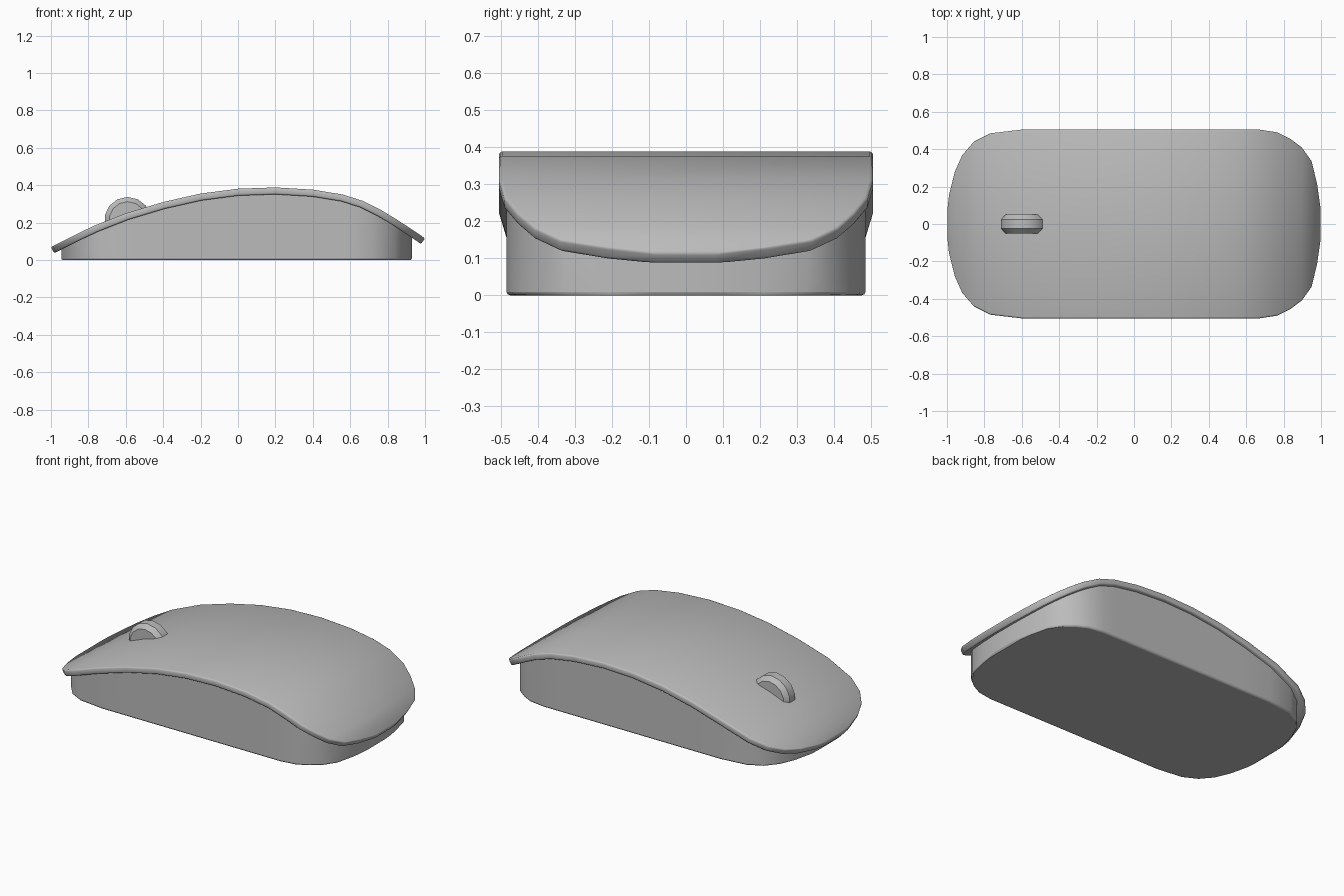
import bpy, bmesh, math
from mathutils import Matrix

cube = bpy.data.objects.get("Cube")
if cube:
    bpy.data.objects.remove(cube)

grey = bpy.data.materials.new("plain grey")
grey.use_nodes = True
grey.diffuse_color = (0.5, 0.5, 0.5, 1)
grey.node_tree.nodes["Principled BSDF"].inputs["Base Color"].default_value = (0.5, 0.5, 0.5, 1)

# Stations along the mouse: x, top height, half width
STATIONS = [
    (-1.0, 0.07, 0.07), (-0.99, 0.075, 0.16), (-0.96, 0.09, 0.28),
    (-0.92, 0.11, 0.37), (-0.86, 0.14, 0.44), (-0.77, 0.183, 0.485),
    (-0.6, 0.25, 0.505), (-0.4, 0.31, 0.505), (-0.2, 0.355, 0.505),
    (0.0, 0.381, 0.505), (0.2, 0.388, 0.505), (0.4, 0.376, 0.505),
    (0.56, 0.35, 0.505), (0.67, 0.315, 0.505), (0.77, 0.264, 0.49),
    (0.84, 0.222, 0.455), (0.9, 0.183, 0.41), (0.95, 0.15, 0.34),
    (0.98, 0.13, 0.22), (1.0, 0.115, 0.08),
]


def height(x):
    for (x0, z0, _), (x1, z1, _) in zip(STATIONS, STATIONS[1:]):
        if x <= x1:
            return z0 + (z1 - z0) * (x - x0) / (x1 - x0)
    return STATIONS[-1][1]


def finish(name, bm):
    bmesh.ops.recalc_face_normals(bm, faces=bm.faces)
    mesh = bpy.data.meshes.new(name)
    bm.to_mesh(mesh)
    bm.free()
    mesh.materials.append(grey)
    obj = bpy.data.objects.new(name, mesh)
    bpy.context.collection.objects.link(obj)
    return obj


def bevel(obj, width, segments, angle):
    mod = obj.modifiers.new("soft edge", 'BEVEL')
    mod.width, mod.segments = width, segments
    mod.limit_method, mod.angle_limit = 'ANGLE', math.radians(angle)


def smooth(obj, angle):
    bpy.ops.object.select_all(action='DESELECT')
    obj.select_set(True)
    bpy.context.view_layer.objects.active = obj
    bpy.ops.object.shade_smooth_by_angle(angle=math.radians(angle))


# Curved top shell, a strip thickened downwards
bm = bmesh.new()
rows = [[bm.verts.new((x, s * w, z)) for s in (-1, 1)] for x, z, w in STATIONS]
for a, b in zip(rows, rows[1:]):
    bm.faces.new((a[0], b[0], b[1], a[1]))
shell = finish("top_shell", bm)
if shell.data.polygons[0].normal.z < 0:
    shell.data.flip_normals()
solid = shell.modifiers.new("thickness", 'SOLIDIFY')
solid.thickness, solid.offset = 0.037, -1
bevel(shell, 0.008, 2, 50)
smooth(shell, 40)

# Body, an inset copy of the outline reaching up into the shell
bm = bmesh.new()
rows = []
for x, _, w in STATIONS:
    bx, by = x * 0.9375 - 0.0075, w * 0.96
    top = height(bx) - 0.022
    rows.append([bm.verts.new((bx, y, z)) for y, z in
                 ((-by, 0), (by, 0), (by, top), (-by, top))])
for a, b in zip(rows, rows[1:]):
    for i in range(4):
        j = (i + 1) % 4
        bm.faces.new((a[i], a[j], b[j], b[i]))
bm.faces.new(rows[0])
bm.faces.new(rows[-1])
body = finish("body", bm)
bevel(body, 0.012, 2, 60)
smooth(body, 40)

# Scroll wheel, a disc with chamfered rims
bm = bmesh.new()
SIDES = 14
rings = []
for y, r in ((-0.05, 0.1), (-0.025, 0.125), (0.025, 0.125), (0.05, 0.1)):
    ring = bmesh.ops.create_circle(
        bm, segments=SIDES, radius=r,
        matrix=Matrix.Translation((-0.59, y, 0.212)) @ Matrix.Rotation(math.pi / 2, 4, 'X'))
    rings.append(ring["verts"])
for a, b in zip(rings, rings[1:]):
    for i in range(SIDES):
        j = (i + 1) % SIDES
        bm.faces.new((a[i], a[j], b[j], b[i]))
bm.faces.new(rings[0])
bm.faces.new(rings[-1])
wheel = finish("scroll_wheel", bm)
smooth(wheel, 44)
